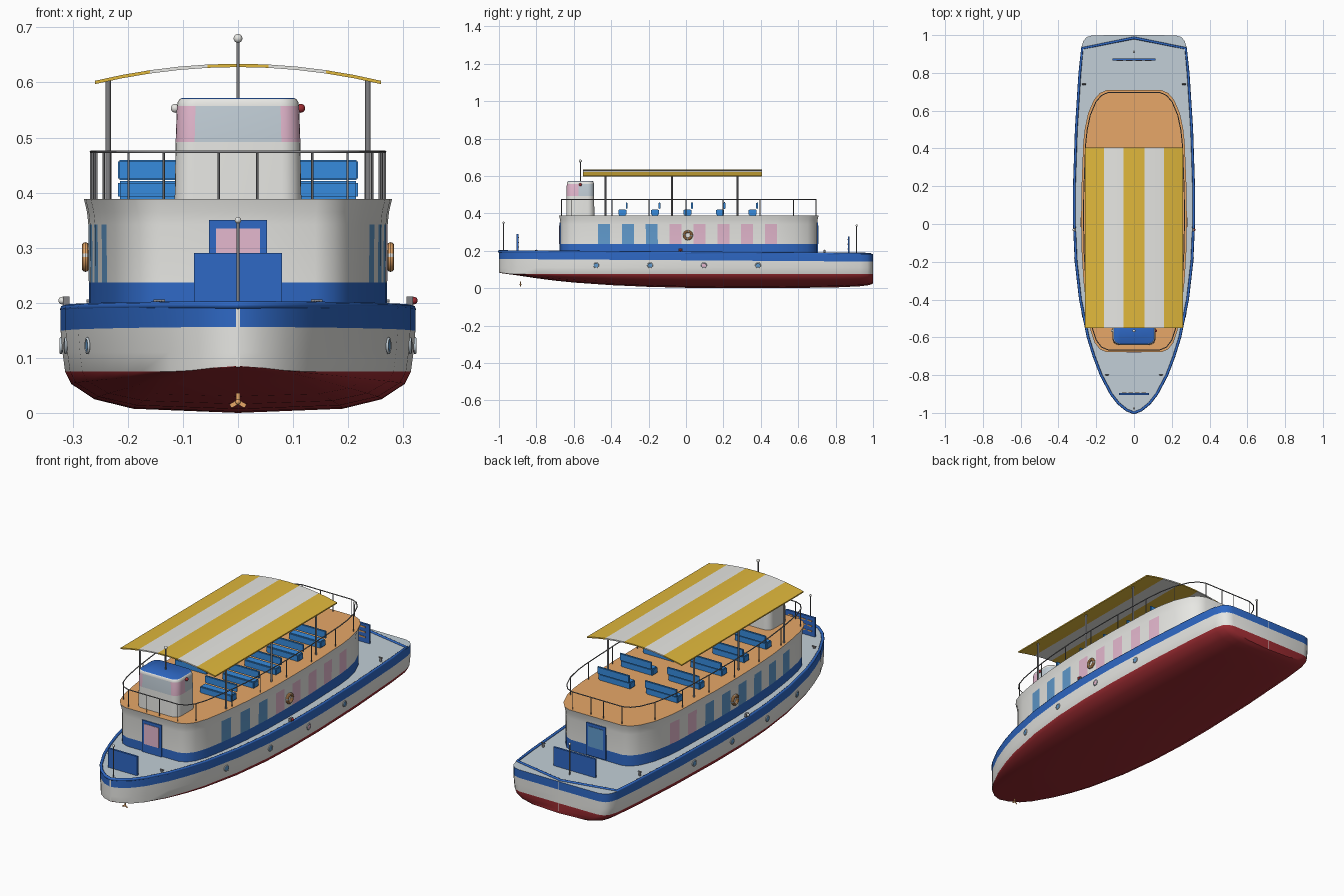
import bpy, bmesh, math
from mathutils import Vector

if "Cube" in bpy.data.objects:
    bpy.data.objects.remove(bpy.data.objects["Cube"])

def material(name, *rgb):
    m = bpy.data.materials.new(name)
    m.diffuse_color = (*rgb, 1)
    m.use_nodes = True
    m.node_tree.nodes["Principled BSDF"].inputs["Base Color"].default_value = m.diffuse_color
    return m

WHITE = material("white", .80, .80, .77)
RED = material("hull red", .34, .025, .032)
BLUE = material("deep blue", .028, .14, .56)
TAN = material("tan", .80, .39, .14)
PINK = material("pink glass", .78, .48, .62)
SKY = material("sky glass", .12, .33, .62)
YELLOW = material("yellow", .75, .48, .045)
DECK = material("pale grey", .54, .62, .68)
METAL = material("metal grey", .22, .22, .23)
SEAT = material("seat blue", .037, .26, .73)

def finish(name, bm, mats):
    bmesh.ops.recalc_face_normals(bm, faces=bm.faces[:])
    me = bpy.data.meshes.new(name)
    bm.to_mesh(me)
    bm.free()
    for m in mats:
        me.materials.append(m)
    ob = bpy.data.objects.new(name, me)
    bpy.context.collection.objects.link(ob)
    return ob

def loft(name, rings, mats, rule):
    """Skin closed rings, cap both ends, colour faces by rule(centre, normal)."""
    bm = bmesh.new()
    vs = [[bm.verts.new(p) for p in r] for r in rings]
    for a, b in zip(vs, vs[1:]):
        for i in range(len(a)):
            j = (i + 1) % len(a)
            bm.faces.new((a[i], a[j], b[j], b[i]))
    bm.faces.new(vs[0])
    bm.faces.new(vs[-1])
    bmesh.ops.recalc_face_normals(bm, faces=bm.faces[:])
    for f in bm.faces:
        f.material_index = mats.index(rule(f.calc_center_median(), f.normal))
    return finish(name, bm, mats)

def box(name, c, s, mat, bevel=0):
    bm = bmesh.new()
    bmesh.ops.create_cube(bm, size=1)
    for v in bm.verts:
        v.co = Vector([c[k] + v.co[k] * s[k] for k in range(3)])
    if bevel:
        bmesh.ops.bevel(bm, geom=bm.edges[:], offset=bevel, segments=2, affect='EDGES')
    return finish(name, bm, [mat])

def ball(name, c, r, mat):
    bm = bmesh.new()
    bmesh.ops.create_uvsphere(bm, u_segments=16, v_segments=10, radius=r)
    bmesh.ops.translate(bm, verts=bm.verts[:], vec=c)
    return finish(name, bm, [mat])

def tube(name, pts, r, mat, cyclic=False):
    cu = bpy.data.curves.new(name, 'CURVE')
    cu.dimensions = '3D'
    cu.bevel_depth, cu.bevel_resolution, cu.use_fill_caps = r, 2, True
    sp = cu.splines.new('POLY')
    sp.points.add(len(pts) - 1)
    for p, q in zip(sp.points, pts):
        p.co = (*q, 1)
    sp.use_cyclic_u = cyclic
    cu.materials.append(mat)
    ob = bpy.data.objects.new(name, cu)
    bpy.context.collection.objects.link(ob)
    return ob

def interp(table, y):
    for a, b in zip(table, table[1:]):
        if y <= b[0]:
            t = (y - a[0]) / (b[0] - a[0])
            return a[1] + (b[1] - a[1]) * t
    return table[-1][1]

# Hull: stations of (y, half width, keel height)
stations = [(-1, .004, .083), (-.985, .045, .08), (-.95, .088, .075), (-.9, .127, .068), (-.8, .18, .053),
            (-.7, .218, .04), (-.6, .249, .03), (-.4, .29, .016), (-.2, .313, .007), (0, .322, .002), (.2, .322, 0),
            (.5, .312, 0), (.8, .293, .004), (.93, .28, .01), (.97, .268, .015), (.99, .25, .02),
            (.999, .22, .025), (1, .001, .025)]
sheer = lambda y: .189 - .007 * y
rings = []
for y, w, b in stations:
    s, t = max(.075 - b, .002), sheer(y)
    half = [(.59, b + .1 * s), (.81, b + .33 * s), (.94, b + .7 * s), (.975, b + s),
            (.99, .11), (1, t - .04), (1, t)]
    rings.append([(-w * f, y, z) for f, z in reversed(half)] + [(0, y, b)] + [(w * f, y, z) for f, z in half])

def hull_rule(c, n):
    if n.z > .9 and c.z > .15:
        return DECK
    return RED if c.z < .086 else BLUE if c.z > sheer(c.y) - .03 else WHITE
loft("hull", rings, [WHITE, RED, BLUE, DECK], hull_rule)

# Gunwale with a V across the stern
side = [(max(w - .006, .001), y, sheer(y)) for y, w, b in stations if y <= .93]
tube("gunwale", side + [(0, .985, sheer(.985))] + [(-x, y, z) for x, y, z in reversed(side)], .007, BLUE, True)

# Cabin: outline (y, half width), with extra points at window edges
plan = [(-.67, .14), (-.655, .175), (-.62, .202), (-.56, .222), (-.47, .238), (-.405, .247), (-.3, .259),
        (-.15, .268), (0, .271), (.17, .27), (.425, .26), (.5, .252), (.58, .235), (.65, .205), (.685, .175), (.7, .14)]
windows = [-.438 + .1275 * i for i in range(8)]
ys = sorted({p[0] for p in plan} | {round(c + d, 4) for c in windows for d in (-.032, .032)})

def outline(k, z):
    right = [(interp(plan, y) * (1 + k), y * (1 + .4 * k), z) for y in ys]
    return right + [(-x, y, z) for x, y, z in reversed(right)]

def cabin_rule(c, n):
    if n.z > .9:
        return TAN
    if c.z < .237:
        return BLUE
    if c.z < .342 and abs(c.x) > .2:
        for i, w in enumerate(windows):
            if abs(c.y - w) < .032:
                return SKY if i < (3 if c.x > 0 else 6) else PINK
    return WHITE
loft("cabin", [outline(k, z) for k, z in ((0, .18), (0, .237), (.003, .342), (.012, .365), (.032, .388))],
     [WHITE, BLUE, TAN, SKY, PINK], cabin_rule)

# Cabin doors, front and back
for name, y, d, glass in (("front", -.671, -1, PINK), ("back", .701, 1, SKY)):
    box(name + "_door", (0, y, .27), (.106, .012, .16), BLUE)
    box(name + "_door_glass", (0, y + d * .006, .285), (.08, .004, .1), glass)

# Upper deck railing
tube("top_rail", outline(-.015, .474), .0025, METAL, True)
for sx in (-1, 1):
    spots = [(interp(plan, y) * .985, y * .99) for y in (-.62, -.4, -.2, 0, .2, .4, .58)]
    for x, y in spots + [(.135, -.665), (.035, -.665), (.135, .695), (.035, .695)]:
        tube("rail_post", [(sx * x, y, .387), (sx * x, y, .474)], .002, METAL)

# Wheelhouse: tapered rounded block with a window band
def house_ring(sc, z):
    right = [(.08 + .035 * math.sin(a), -.605 - .035 * math.cos(a)) for a in [i * math.pi / 12 for i in range(7)]]
    right += [(.115, -.575)]
    right += [(.08 + .035 * math.cos(a), -.525 + .035 * math.sin(a)) for a in [i * math.pi / 12 for i in range(7)]]
    full = right + [(-x, y) for x, y in reversed(right)]
    return [(x * sc, -.565 + (y + .565) * sc, z) for x, y in full]

def house_rule(c, n):
    if c.z > .563:
        return BLUE if n.z > .8 else WHITE
    if .492 < c.z < .557:
        return PINK if abs(c.x) > .06 and c.y < -.575 else DECK
    return WHITE
loft("wheelhouse", [house_ring(s, z) for s, z in ((1, .387), (.985, .492), (.965, .557), (.95, .565), (.92, .57),
                                                  (.88, .572))], [WHITE, PINK, DECK, BLUE],
     lambda c, n: BLUE if n.z > .8 else house_rule(c, n))
tube("mast", [(0, -.565, .57), (0, -.565, .675)], .003, METAL)
ball("mast_light", (0, -.565, .68), .008, WHITE)

# Port and starboard lights
for sx, m in ((-1, WHITE), (1, RED)):
    ball("wheelhouse_light", (sx * .114, -.565, .553), .008, m)
    box("side_light_base", (sx * .312, -.03, .203), (.012, .02, .016), METAL)
    ball("side_light", (sx * .319, -.03, .204), .007, m)

# Striped canopy on posts
xs = [-.26, -.21, -.16, -.107, -.055, 0, .055, .107, .16, .21, .26]
arch = lambda x: .634 - .031 * (x / .26) ** 2
section = [(x, arch(x)) for x in xs] + [(x, arch(x) - .006) for x in reversed(xs)]
bm = bmesh.new()
front, back = ([bm.verts.new((x, y, z)) for x, z in section] for y in (-.55, .405))
N = len(section)
for i in range(N):
    j = (i + 1) % N
    bm.faces.new((front[i], front[j], back[j], back[i]))
for e in (front, back):
    for i in range(len(xs) - 1):
        bm.faces.new((e[i], e[i + 1], e[N - 2 - i], e[N - 1 - i]))
for f in bm.faces:
    f.material_index = int(.055 < abs(f.calc_center_median().x) < .16)
finish("canopy", bm, [YELLOW, WHITE])
for sx in (-1, 1):
    for y in (-.43, -.075, .275):
        tube("canopy_post", [(sx * .236, y, .386), (sx * .236, y, .604)], .005, METAL)

# Benches in two columns
for sx in (-1, 1):
    for i in range(5):
        y = -.34 + .174 * i
        box("bench_seat", (sx * .13, y, .405), (.176, .042, .033), SEAT, .004)
        box("bench_back", (sx * .13, y + .024, .441), (.176, .009, .037), SEAT, .003)

# End boards with tan slats inside, and flagpoles
for name, y, d, hw, z0, z1, py, pz in (("bow", -.9, 1, .08, .19, .29, -.975, .35),
                                       ("stern", .87, -1, .115, .18, .275, .912, .335)):
    box(name + "_board", (0, y, (z0 + z1) / 2), (hw * 2, .01, z1 - z0), BLUE)
    for i in range(4):
        for j in range(3):
            box(name + "_slat", (hw * (-.66 + .44 * i), y + d * .006, z0 + .03 + .025 * j),
                (hw * .3, .003, .006), TAN)
    tube(name + "_pole", [(0, py, .18), (0, py, pz)], .003, METAL)
    ball(name + "_pole_cap", (0, py, pz), .006, WHITE)

# Bollards, portholes and lifebuoys
for sx in (-1, 1):
    for x, y in ((.143, -.8), (.265, .74)):
        tube("bollard", [(sx * x, y, .18), (sx * x, y, .203)], .006, METAL)
        tube("bollard_bar", [(sx * x - .01, y, .203), (sx * x + .01, y, .203)], .003, METAL)
    for i, y in enumerate((-.48, -.192, .096, .385)):
        w = lambda v: interp(stations_xy, v)
        stations_xy = [s[:2] for s in stations]
        slope = (w(y + .03) - w(y - .03)) / .06
        n = Vector((sx, -slope, 0)).normalized()
        t = Vector((sx * slope, 1, 0)).normalized()
        c = Vector((sx * w(y) * .993, y, .122))
        tube("porthole_glass", [c - n * .004, c + n * .003], .012, PINK if i == 2 and sx > 0 else SKY)
        circle = [c + n * .002 + .013 * (t * math.cos(a) + Vector((0, 0, math.sin(a))))
                  for a in [k * math.tau / 20 for k in range(20)]]
        tube("porthole_ring", circle, .0025, DECK, True)
    bm = bmesh.new()
    R = [[bm.verts.new((sx * .277 + .007 * math.sin(b), .01 + (.02 + .007 * math.cos(b)) * math.cos(a),
                        .283 + (.02 + .007 * math.cos(b)) * math.sin(a)))
          for b in [k * math.tau / 10 for k in range(10)]] for a in [k * math.tau / 24 for k in range(24)]]
    for i in range(24):
        for j in range(10):
            f = bm.faces.new((R[i][j], R[i - 1][j], R[i - 1][j - 1], R[i][j - 1]))
            f.material_index = int(i % 6 == 0)
    finish("lifebuoy", bm, [TAN, WHITE])

# Propeller
ball("propeller_hub", (0, -.885, .02), .005, TAN)
for k in range(3):
    a = math.pi / 2 + k * math.tau / 3
    b = box("propeller_blade", (.009, 0, 0), (.014, .003, .008), TAN, .001)
    b.location = (0, -.885, .02)
    b.rotation_euler = (0, -a, 0)

# Smooth shading with sharp edges kept
for ob in bpy.context.scene.objects:
    ob.select_set(ob.type == 'MESH')
    if ob.type == 'MESH':
        bpy.context.view_layer.objects.active = ob
bpy.ops.object.shade_smooth_by_angle(angle=math.radians(35))
